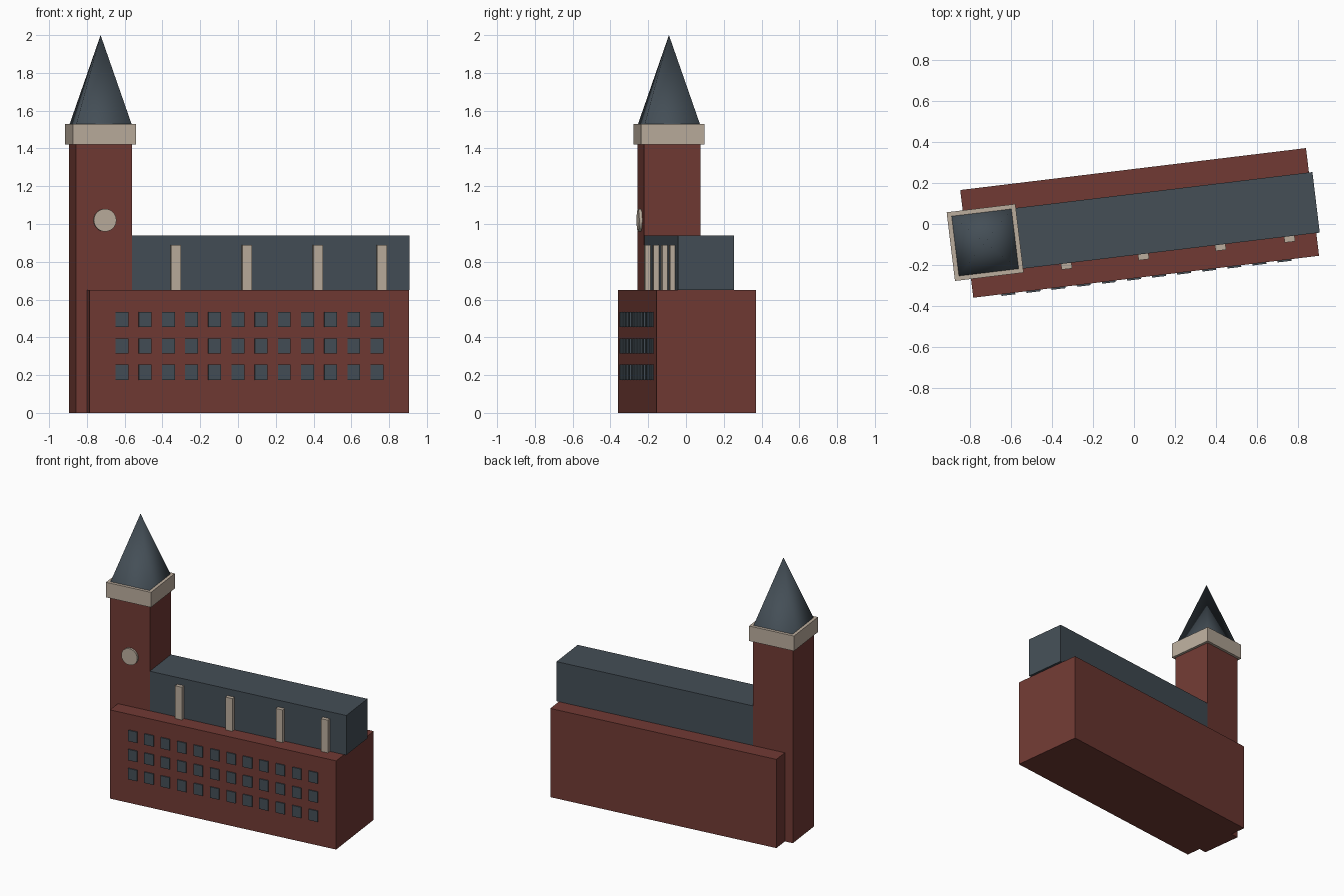
import bpy
import bmesh
import math
from mathutils import Matrix, Vector

cube = bpy.data.objects.get("Cube")
if cube:
    bpy.data.objects.remove(cube, do_unlink=True)


def material(name, rgb):
    m = bpy.data.materials.new(name)
    m.use_nodes = True
    colour = (*rgb, 1.0)
    m.diffuse_color = colour
    m.node_tree.nodes["Principled BSDF"].inputs["Base Color"].default_value = colour
    return m


BRICK = material("brick red", (0.165, 0.042, 0.034))
SLATE = material("slate grey", (0.058, 0.077, 0.094))
STONE = material("pale stone", (0.50, 0.42, 0.34))

# The whole building is turned slightly about the vertical axis
TURN = Matrix.Rotation(math.atan2(0.205, 1.69), 4, "Z")


def finish(name, bm, mat):
    mesh = bpy.data.meshes.new(name)
    bm.to_mesh(mesh)
    bm.free()
    mesh.materials.append(mat)
    obj = bpy.data.objects.new(name, mesh)
    bpy.context.collection.objects.link(obj)
    obj.matrix_world = TURN
    return obj


def add_box(bm, x, y, z):
    """Add a box from (min, max) pairs along each axis."""
    spans = (x, y, z)
    centre = Vector([(a + b) / 2 for a, b in spans])
    size = Matrix.Diagonal([b - a for a, b in spans] + [1])
    bmesh.ops.create_cube(bm, size=1, matrix=Matrix.Translation(centre) @ size)


def box(name, mat, x, y, z):
    bm = bmesh.new()
    add_box(bm, x, y, z)
    return finish(name, bm, mat)


def around(c, width):
    return (c - width / 2, c + width / 2)


FRONT, LEFT_END, HALL_TOP = -0.263, -0.823, 0.65
TOWER_X, TOWER_Y, TOWER_W, CAP_TOP = -0.733, -0.002, 0.30, 1.53

# Main hall and the set-back upper storey
box("main_hall", BRICK, (LEFT_END, 0.879), (FRONT, 0.267), (0, HALL_TOP))
box("upper_storey", SLATE, (LEFT_END, 0.896), around(TOWER_Y, 0.298), (HALL_TOP, 0.94))

# Rows of windows standing just proud of the front wall
bm = bmesh.new()
for row in range(3):
    for col in range(12):
        add_box(bm, around(-0.651 + 0.1236 * col, 0.068),
                (FRONT - 0.008, FRONT + 0.01), around(0.215 + 0.14 * row, 0.08))
finish("front_windows", bm, SLATE)

# Stone piers along the upper storey
for i, x in enumerate((-0.352, 0.027, 0.406, 0.746)):
    box(f"stone_pier_{i + 1}", STONE, around(x, 0.052), (-0.179, -0.14), (HALL_TOP, 0.89))

# Clock tower with its stone cap
box("tower", BRICK, around(TOWER_X, TOWER_W), around(TOWER_Y, TOWER_W), (0, 1.43))
box("tower_cap", STONE, around(TOWER_X, 0.338), around(TOWER_Y, 0.338), (1.42, CAP_TOP))

# Round clock face on the tower front
bm = bmesh.new()
bmesh.ops.create_cone(
    bm, cap_ends=True, segments=32, radius1=0.06, radius2=0.06, depth=0.03,
    matrix=Matrix.Translation((TOWER_X + 0.004, -0.153, 1.02)) @ Matrix.Rotation(math.pi / 2, 4, "X"))
finish("clock_face", bm, STONE)

# Pointed four-sided spire with softly shaded sides
bm = bmesh.new()
height = 2.0 - CAP_TOP
bmesh.ops.create_cone(
    bm, cap_ends=True, segments=4, radius1=0.294 / math.sqrt(2), radius2=0, depth=height,
    matrix=Matrix.Translation((TOWER_X, TOWER_Y, CAP_TOP + height / 2))
    @ Matrix.Rotation(math.pi / 4, 4, "Z"))
bmesh.ops.remove_doubles(bm, verts=bm.verts[:], dist=0.0001)
bm.normal_update()
for face in bm.faces:
    face.smooth = face.normal.z > 0
finish("spire", bm, SLATE)
